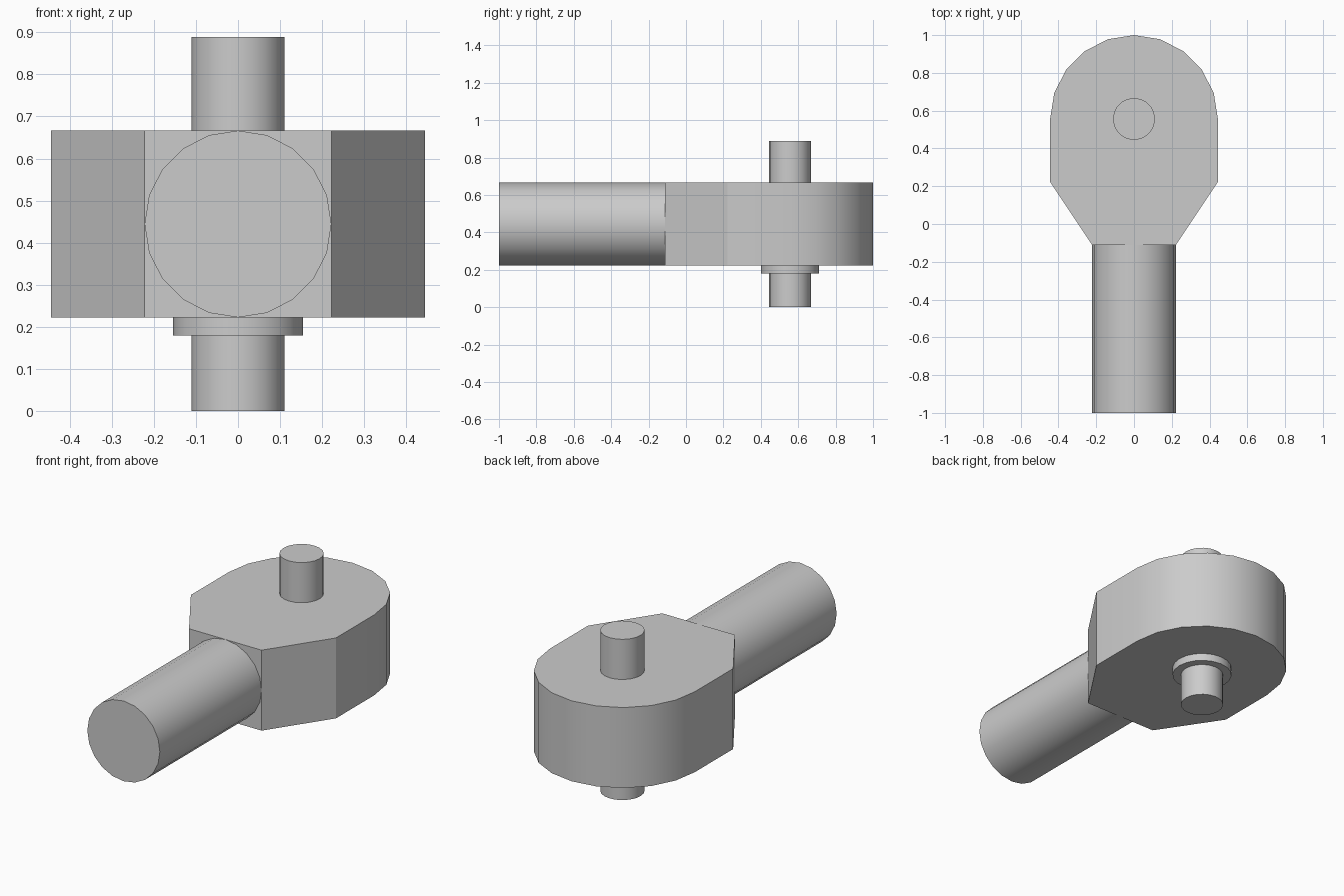
import bpy
import math

cube = bpy.data.objects.get("Cube")
if cube:
    bpy.data.objects.remove(cube, do_unlink=True)

steel = bpy.data.materials.new("plain grey")
steel.use_nodes = True
GREY = (0.6, 0.6, 0.6, 1)
steel.diffuse_color = GREY
steel.node_tree.nodes["Principled BSDF"].inputs["Base Color"].default_value = GREY

PIN_Y = 0.556
HEAD_BOTTOM, HEAD_TOP = 0.222, 0.667


def finish(obj, name):
    obj.name = name
    obj.data.materials.append(steel)
    bpy.ops.object.select_all(action="DESELECT")
    obj.select_set(True)
    bpy.context.view_layer.objects.active = obj
    bpy.ops.object.shade_smooth_by_angle(angle=math.radians(30))


def cylinder(name, radius, depth, location, rotation=(0, 0, 0), sides=20):
    bpy.ops.mesh.primitive_cylinder_add(vertices=sides, radius=radius, depth=depth,
                                        location=location, rotation=rotation)
    finish(bpy.context.object, name)


# Head: tapered neck running into a rounded end, extruded upward
def head():
    r, steps = 0.444, 10
    outline = [(-r, 0.222), (-0.222, -0.111), (0.222, -0.111), (r, 0.222)]
    for i in range(steps + 1):
        a = math.pi * i / steps
        outline.append((r * math.cos(a), PIN_Y + r * math.sin(a)))
    n = len(outline)
    verts = [(x, y, z) for z in (HEAD_BOTTOM, HEAD_TOP) for x, y in outline]
    faces = [tuple(reversed(range(n))), tuple(range(n, 2 * n))]
    faces += [(i, (i + 1) % n, n + (i + 1) % n, n + i) for i in range(n)]
    mesh = bpy.data.meshes.new("head")
    mesh.from_pydata(verts, [], faces)
    obj = bpy.data.objects.new("head", mesh)
    bpy.context.collection.objects.link(obj)
    finish(obj, "head")


head()

# Round shank pointing forward
cylinder("shank", 0.222, 0.889, (0, -0.5555, 0.4445), (math.pi / 2, 0, 0))

# Pin through the head, with a collar underneath
cylinder("pin", 0.111, 0.889, (0, PIN_Y, 0.4445))
cylinder("collar", 0.155, 0.043, (0, PIN_Y, 0.2015))
